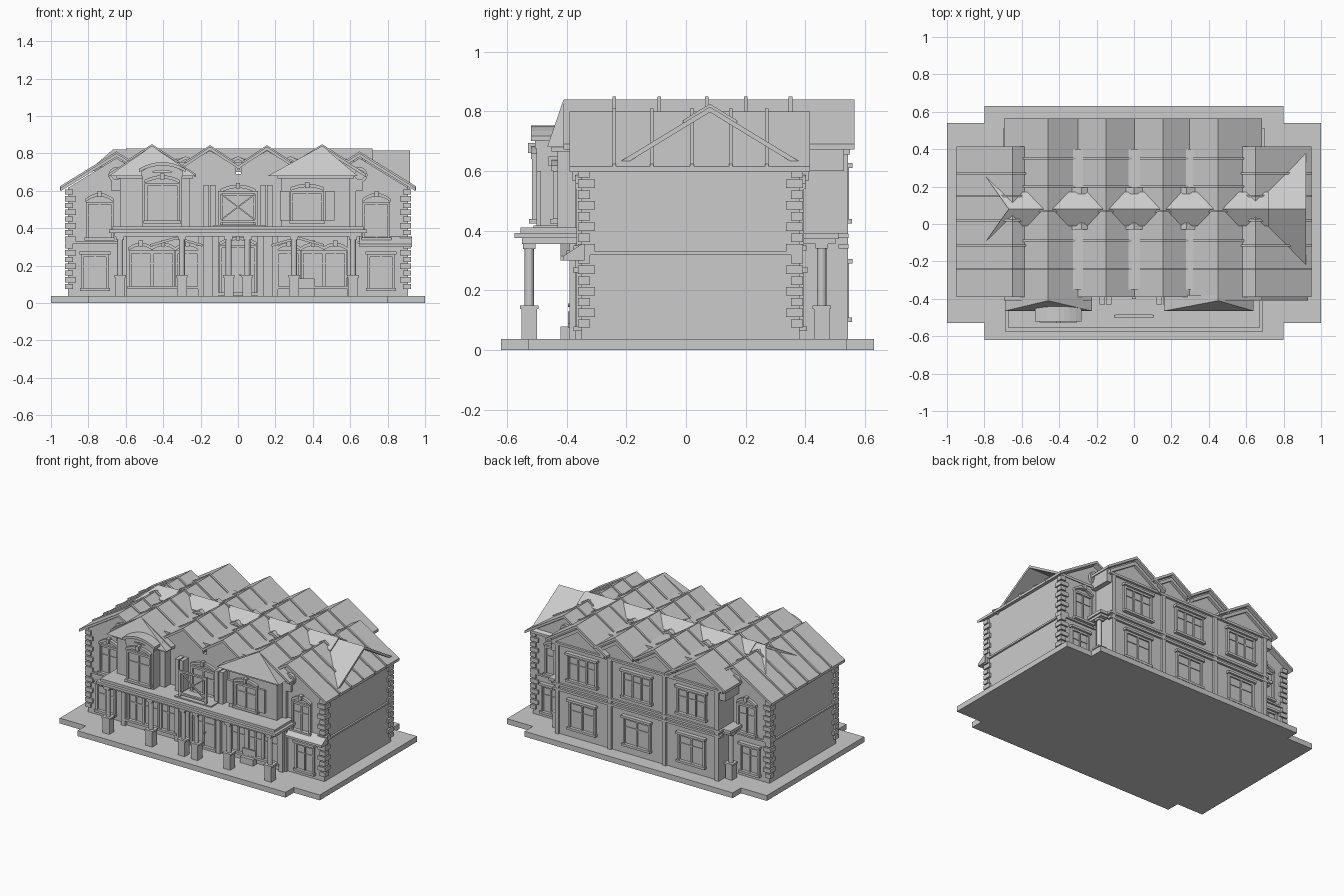
import bpy, bmesh, math
from mathutils import Vector

if "Cube" in bpy.data.objects:
    bpy.data.objects.remove(bpy.data.objects["Cube"])


def finish(name, bm):
    bmesh.ops.recalc_face_normals(bm, faces=bm.faces)
    me = bpy.data.meshes.new(name)
    bm.to_mesh(me)
    bm.free()
    ob = bpy.data.objects.new(name, me)
    bpy.context.collection.objects.link(ob)
    return ob


def part(name, solids):
    """Join prisms (profile, axis, start, end) into one object."""
    bm = bmesh.new()
    place = {'x': lambda u, v, t: (t, u, v), 'y': lambda u, v, t: (u, t, v),
             'z': lambda u, v, t: (u, v, t)}
    for prof, axis, a, b in solids:
        r0 = [bm.verts.new(place[axis](u, v, a)) for u, v in prof]
        r1 = [bm.verts.new(place[axis](u, v, b)) for u, v in prof]
        bm.faces.new(r0)
        bm.faces.new(r1[::-1])
        for i in range(len(prof)):
            j = (i + 1) % len(prof)
            bm.faces.new((r0[i], r0[j], r1[j], r1[i]))
    return finish(name, bm)


def hull(name, pts):
    bm = bmesh.new()
    for p in pts:
        bm.verts.new(p)
    bmesh.ops.convex_hull(bm, input=bm.verts)
    return finish(name, bm)


def box(x0, x1, y0, y1, z0, z1):
    return ([(x0, y0), (x1, y0), (x1, y1), (x0, y1)], 'z', z0, z1)


def disc(cu, cv, r, axis, a, b, n=16):
    return ([(cu + r * math.cos(2 * math.pi * i / n), cv + r * math.sin(2 * math.pi * i / n))
             for i in range(n)], axis, a, b)


def chevron(c, half, top, eave, a, b, t=0.018, axis='y'):
    return ([(c - half, eave), (c, top), (c + half, eave),
             (c + half, eave - t), (c, top - t), (c - half, eave - t)], axis, a, b)


def arch(cx, w, z, rise, t, y0, y1, n=8):
    """Curved band over an opening."""
    us = [-1 + 2 * i / n for i in range(n + 1)]
    up = [(cx + u * w / 2, z + rise * (1 - u * u) + t) for u in us]
    return (up + [(x, zz - t) for x, zz in up[::-1]], 'y', y0, y1)


def window(cx, z0, w, h, y, s, rise=0, lights=2, hood=True):
    """Framed window on a wall at y facing s (-1 front, 1 back)."""
    x0, x1, z1, f = cx - w / 2, cx + w / 2, z0 + h, 0.014
    d = lambda k: sorted((y - s * 0.01, y + s * k))
    out = [box(x0, x1, *d(0.004), z0, z1),
           box(x0 - f, x0, *d(0.016), z0, z1), box(x1, x1 + f, *d(0.016), z0, z1),
           box(x0 - f, x1 + f, *d(0.014), z1 - f, z1),
           box(x0 - 0.02, x1 + 0.02, *d(0.026), z0 - 0.016, z0),
           box(x0, x1, *d(0.009), z0 + h * 0.62, z0 + h * 0.62 + 0.006)]
    for i in range(1, lights):
        m = x0 + w * i / lights
        out.append(box(m - 0.005, m + 0.005, *d(0.012), z0, z1))
    if rise:
        out += [arch(cx, w + 0.03, z1, rise, 0.018, *d(0.02)),
                box(cx - 0.011, cx + 0.011, *d(0.03), z1 + rise - 0.004, z1 + rise + 0.028)]
    elif hood:
        out.append(box(x0 - 0.022, x1 + 0.022, *d(0.028), z1, z1 + 0.016))
    return out


def column(x, y, z0, z1):
    p = 0.026
    return [box(x - p, x + p, y - p, y + p, z0, z0 + 0.1),
            box(x - p - .005, x + p + .005, y - p - .005, y + p + .005, z0 + 0.1, z0 + 0.112),
            disc(x, y, 0.016, 'z', z0 + 0.11, z1),
            box(x - 0.021, x + 0.021, y - 0.021, y + 0.021, z1 - 0.02, z1)]


G = 0.037
# Base slab with stepped corners
part("base_slab", [([(-1, -.53), (-.8, -.53), (-.8, -.62), (.8, -.62), (.8, -.53), (1, -.53),
                     (1, .54), (.8, .54), (.8, .63), (-.8, .63), (-.8, .54), (-1, .54)], 'z', 0, G)])

# Walls
part("central_walls", [box(-.63, .63, -.37, .53, G, .69)])
for s, side in ((-1, "left"), (1, "right")):
    part(side + "_wing_walls", [([(s * .91, G), (s * .91, .615), (s * .65, .775), (s * .4, .62), (s * .4, G)],
                                 'y', -.35, .38)])
    # Wing roof, ribs and gable medallions
    part(side + "_wing_roof", [chevron(s * .65, .3, .8, .615, -.39, .415)])
    part(side + "_wing_roof_ribs", [chevron(s * .65, .302, .81, .624, y - .006, y + .006, .02)
                                    for y in (-.24, -.115, .02, .15, .27)])
    part(side + "_wing_medallions", [disc(s * .65, .685, r, 'y', a, b) for r, k in ((.042, .02), (.028, .03))
                                     for a, b in ((-.35 - k, -.34), (.37, .38 + k))])
    # Side string course and alternating corner stones
    part(side + "_string_course", [box(*sorted((s * .9, s * .922)), -.36, .385, .318, .33),
                                   box(*sorted((s * .64, s * .92)), -.362, -.34, .318, .33),
                                   box(*sorted((s * .64, s * .92)), .37, .392, .318, .33)])
    stones = []
    for i in range(15):
        z, w = .075 + i * .036, (.045 if i % 2 else .028)
        for y0, y1 in ((-.362, -.35 + w), (.38 - w, .392)):
            stones.append(box(*sorted((s * (.91 - w), s * .924)), y0, y1, z, z + .028))
    part(side + "_corner_stones", stones)
    # Wing windows
    for y, f, w in ((-.35, -1, "front"), (.38, 1, "back")):
        part(f"{side}_wing_{w}_lower_window", window(s * .765, .08, .12, .18, y, f))
        part(f"{side}_wing_{w}_upper_window", window(s * .74, .35, .12, .19, y, f, .03))
    # Rear corner porch
    part(side + "_rear_porch", [box(*sorted((s * .58, s * .70)), .38, .51, .372, .392),
                                box(*sorted((s * .59, s * .69)), .38, .5, .355, .372)]
         + column(s * .665, .455, G, .36))
part("right_window_canopy", [([(-.41, .315), (-.35, .355), (-.34, .355), (-.34, .3), (-.41, .3)], 'x', .65, .93)])

# Front bays on the upper floor
RIDGES = ((-.46, .235, .84, .69), (-.15, .16, .835, .73), (.155, .16, .835, .73), (.45, .235, .84, .69))
for cx, name in ((-.45, "left"), (.41, "right")):
    part(name + "_bay_walls", [box(cx - .18, cx + .19, -.43, -.3, .4, .69)])
    part(name + "_bay_cornice", [box(cx - .2, cx + .21, -.45, -.3, .665, .69)])
hull("left_bay_hip", [(-.69, -.465, .68), (-.225, -.465, .68), (-.69, -.38, .68), (-.225, -.38, .68),
                      (-.46, -.41, .84), (-.46, -.38, .84)])
hull("right_bay_hip", [(.16, -.465, .68), (.64, -.465, .68), (.16, -.38, .68), (.64, -.38, .68),
                       (.45, -.41, .84), (.45, -.38, .84)])
part("left_bay_window_box", [box(-.51, -.3, -.5, -.42, .4, .7),
                             arch(-.405, .25, .7, .035, .018, -.52, -.41),
                             arch(-.405, .22, .675, .035, .03, -.505, -.41)])
part("left_bay_window", window(-.405, .44, .16, .2, -.5, -1, .025))
part("right_bay_window", window(.37, .44, .15, .16, -.43, -1, .02)
     + [box(x, x + .05, -.445, -.42, .44, .6) for x in (.225, .465)])

# Central multi-gable roof with ribs, valley gutters and rear gable walls
part("central_roof", [chevron(c, h, t, e, -.41 if h > .2 else -.39, .565) for c, h, t, e in RIDGES])
part("central_roof_ribs", [chevron(c, h, t + .009, e + .009, y - .006, y + .006, .02)
                           for c, h, t, e in RIDGES for y in (-.24, -.09, .07, .2, .35)])
part("gable_walls", [([(c - h + .02, .6), (c - h + .02, e), (c, t - .02), (c + h - .02, e), (c + h - .02, .6)],
                      'y', -.37, .53) for c, h, t, e in RIDGES])
part("rear_gable_trim", [chevron(c, h - .03, t - .03, e - .01, .52, .55, .025) for c, h, t, e in RIDGES])
part("valley_gutters", [box(c - w, c + w, a, b, .7, z) for c, w, z in ((-.28, .06, .755), (.28, .06, .755), (0, .05, .755))
                        for a, b in ((-.35, -.03), (-.01, .16), (.18, .4))])
part("valley_saddles", [chevron(c, .08, .785, .745, y, y + .035) for c in (-.28, 0, .28) for y in (-.03, .06, .16)])

# Cross dormers on the wings
part("right_cross_dormer", [chevron(.08, .32, .815, .62, .6, .92, axis='x')])
for s in (-1, 1):
    hull(f"left_cross_dormer_{'front' if s < 0 else 'back'}",
         [(-.79, .08 + s * .17, .715), (-.67, .08, .82), (-.52, .08, .82),
          (-.79, .08 + s * .17, .70), (-.67, .08, .80), (-.52, .08, .80), (-.6, .08 + s * .1, .76)])
part("cross_ridge", [chevron(.08, .09, .825, .77, -.6, .72, axis='x')])

# Front porch roof, columns and pilasters
part("porch_roof", [box(-.69, .69, -.575, -.34, .375, .393), box(-.67, .67, -.555, -.34, .393, .41),
                    box(-.66, .66, -.55, -.34, .355, .375)])
cols = []
for x in (-.63, -.3, -.05, .05, .3, .615):
    cols += column(x, -.525, G, .358)
part("porch_columns", cols)
part("porch_pilasters", [box(x - .015, x + .015, -.39, -.36, G, .36) for x in (-.61, -.2, -.12, .12, .2, .6)])
part("porch_pediments", [chevron(c, .14, .355, .315, -.42, -.36, .014) for c in (-.33, .32)])

# Ground floor doors and windows behind the porch
part("ground_front_windows", sum([window(x, .09, .1, .19, -.37, -1, .025) for x in (-.52, -.4, -.27, .27, .4, .52)], []))
part("front_door", window(0, G + .02, .17, .25, -.37, -1, .03)
     + [disc(.012, .15, .006, 'y', -.395, -.37, 8)])
part("front_bench", [box(.31, .41, -.42, -.385, G, .08), box(.31, .41, -.395, -.385, .08, .13)])

# Balcony between the bays
part("balcony_door", window(0, .42, .16, .17, -.37, -1, .025))
part("balcony_posts", [box(x - .014, x + .014, -.43, -.37, .41, .63) for x in (-.17, -.135, .135, .17)])
part("balcony_railing", [box(-.1, .1, -.5, -.485, .43, .442), box(-.1, .1, -.5, -.485, .585, .597)]
     + [box(x - .007, x + .007, -.5, -.486, .41, .6) for x in (-.1, .1)]
     + [([(-.1 * s, .442), (-.088 * s, .442), (.1 * s, .585), (.088 * s, .585)], 'y', -.498, -.488)
        for s in (-1, 1)])
part("balcony_floor", [box(-.13, .15, -.51, -.36, .405, .418)])

# Rear facade
part("rear_string_courses", [box(-.645, .645, .51, .545, z, z + .016) for z in (.34, .375, .655)])
part("rear_upper_windows", sum([window(x, .44, .2, .17, .53, 1, 0, 3) for x in (-.42, 0, .42)], []))
part("rear_lower_windows", sum([window(x, .11, .18, .18, .53, 1, 0, 2) for x in (-.42, 0, .42)], []))
part("rear_pilasters", [box(x - .014, x + .014, .52, .543, G, .66) for x in (-.615, -.21, .21, .615)])
